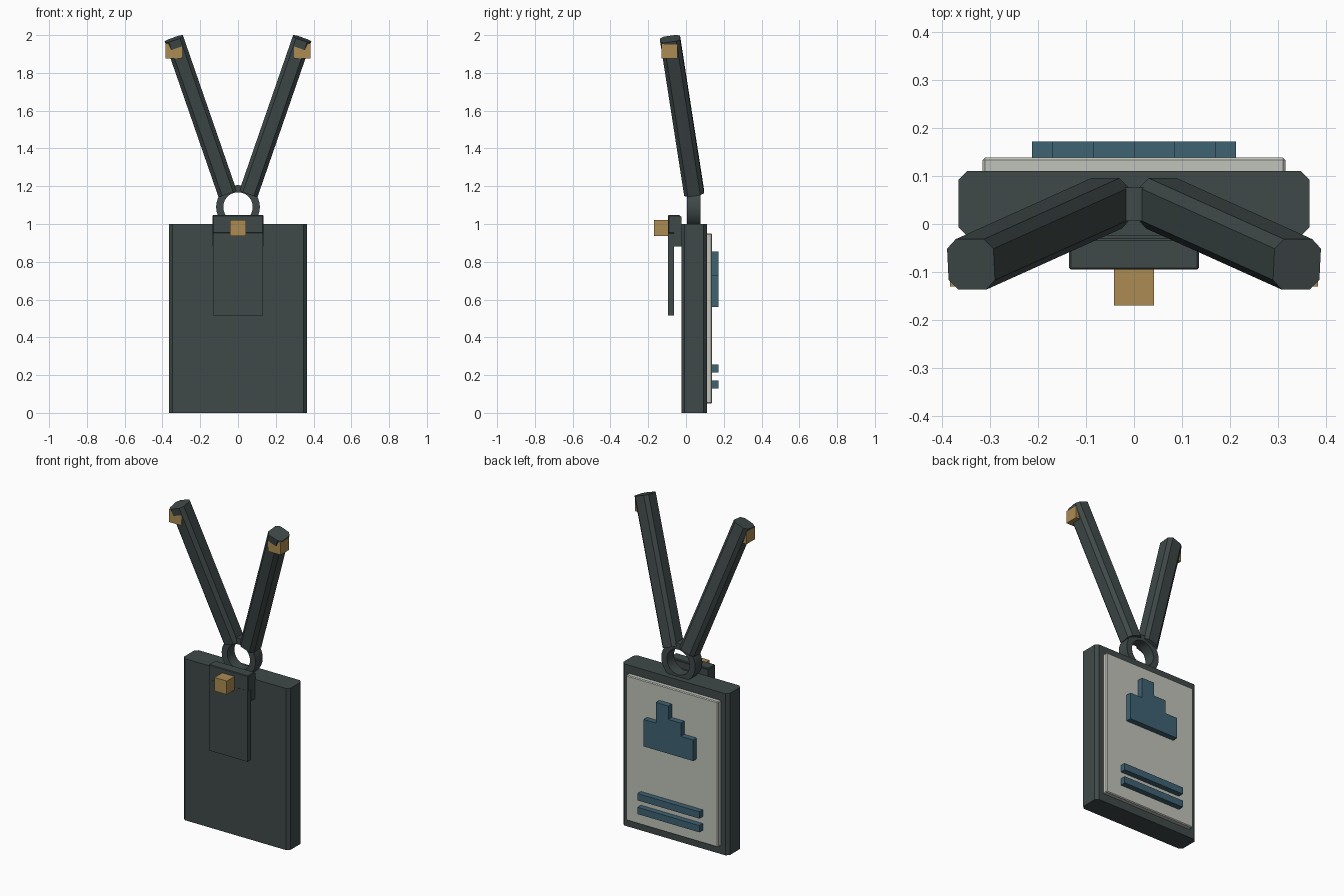
import bpy, bmesh, math
from mathutils import Vector

if "Cube" in bpy.data.objects:
    bpy.data.objects.remove(bpy.data.objects["Cube"])


def material(name, rgb):
    m = bpy.data.materials.new(name)
    m.diffuse_color = (*rgb, 1)
    m.use_nodes = True
    m.node_tree.nodes["Principled BSDF"].inputs["Base Color"].default_value = m.diffuse_color
    return m


DARK = material("dark_slate", (0.050, 0.067, 0.066))
PAPER = material("pale_paper", (0.53, 0.55, 0.49))
BLUE = material("ink_blue", (0.049, 0.122, 0.171))
GOLD = material("brass", (0.41, 0.26, 0.085))


def make(name, bm, mat):
    bmesh.ops.recalc_face_normals(bm, faces=bm.faces)
    me = bpy.data.meshes.new(name)
    bm.to_mesh(me)
    bm.free()
    me.materials.append(mat)
    ob = bpy.data.objects.new(name, me)
    bpy.context.collection.objects.link(ob)
    return ob


def prism(name, ring, offset, mat):
    """Extrude a closed outline of points along an offset vector."""
    bm = bmesh.new()
    a = [bm.verts.new(p) for p in ring]
    b = [bm.verts.new(p + offset) for p in ring]
    bm.faces.new(a)
    bm.faces.new(b)
    for i in range(len(a)):
        j = (i + 1) % len(a)
        bm.faces.new((a[i], a[j], b[j], b[i]))
    return make(name, bm, mat)


def chamfered(w, d, c):
    """Rectangle outline with cut corners."""
    x, y = w / 2, d / 2
    return [(x - c, -y), (x, -y + c), (x, y - c), (x - c, y),
            (-x + c, y), (-x, y - c), (-x, -y + c), (-x + c, -y)]


def box(name, x, y, z, mat, bevel=0):
    pts = [Vector((px, y[0], pz)) for px, pz in
           ((x[0], z[0]), (x[1], z[0]), (x[1], z[1]), (x[0], z[1]))]
    ob = prism(name, pts, Vector((0, y[1] - y[0], 0)), mat)
    if bevel:
        mod = ob.modifiers.new("edge_bevel", 'BEVEL')
        mod.width, mod.segments = bevel, 1
    return ob


# Badge holder with chamfered upright edges
prism("badge_holder", [Vector((px, py + 0.0425, 0)) for px, py in chamfered(0.73, 0.135, 0.018)],
      Vector((0, 0, 1.0)), DARK)

# Card on the back
box("card", (-0.315, 0.315), (0.105, 0.138), (0.05, 0.95), PAPER, 0.005)

# Stepped picture and two printed bars
steps = [(-0.17, 0.56), (0.17, 0.56), (0.17, 0.727), (0.085, 0.727), (0.085, 0.855),
         (0, 0.855), (0, 0.772), (-0.085, 0.772), (-0.085, 0.69), (-0.17, 0.69)]
prism("card_picture", [Vector((px, 0.134, pz)) for px, pz in steps], Vector((0, 0.038, 0)), BLUE)
for i, z in enumerate((0.13, 0.215)):
    box(f"card_bar_{i + 1}", (-0.212, 0.212), (0.134, 0.172), (z, z + 0.042), BLUE)

# Belt clip on the front
box("clip_plate", (-0.132, 0.132), (-0.094, -0.063), (0.515, 1.0), DARK)
box("clip_head", (-0.135, 0.135), (-0.095, -0.03), (0.95, 1.047), DARK, 0.004)
box("clip_mount", (-0.135, 0.135), (-0.064, -0.024), (0.88, 1.04), DARK)
box("clip_stud", (-0.042, 0.042), (-0.17, -0.09), (0.936, 1.02), GOLD)

# Ring above the holder: square section swept around the y axis
bm = bmesh.new()
N = 32
section = ((0.078, 0.006), (0.116, 0.006), (0.116, 0.076), (0.078, 0.076))
loops = []
for i in range(N):
    t = 2 * math.pi * i / N
    loops.append([bm.verts.new((r * math.cos(t), y, 1.09 + r * math.sin(t))) for r, y in section])
for i in range(N):
    a, b = loops[i], loops[(i + 1) % N]
    for k in range(4):
        m = (k + 1) % 4
        bm.faces.new((a[k], a[m], b[m], b[k]))
ring = make("ring", bm, DARK)
bpy.context.view_layer.objects.active = ring
ring.select_set(True)
bpy.ops.object.shade_smooth_by_angle(angle=math.radians(30))

# Two leaning straps with brass end blocks
for side, s in (("left", -1), ("right", 1)):
    low = Vector((s * 0.057, 0.043, 1.165))
    high = Vector((s * 0.339, -0.084, 1.980))
    d = (high - low).normalized()
    u = Vector((d.z, 0, -d.x)).normalized()
    v = d.cross(u)
    prism(f"{side}_strap", [low + u * a + v * b for a, b in chamfered(0.102, 0.106, 0.02)],
          high - low, DARK)
    box(f"{side}_strap_end", (s * 0.34 - 0.043, s * 0.34 + 0.043), (-0.130, -0.046),
        (1.876, 1.955), GOLD)
